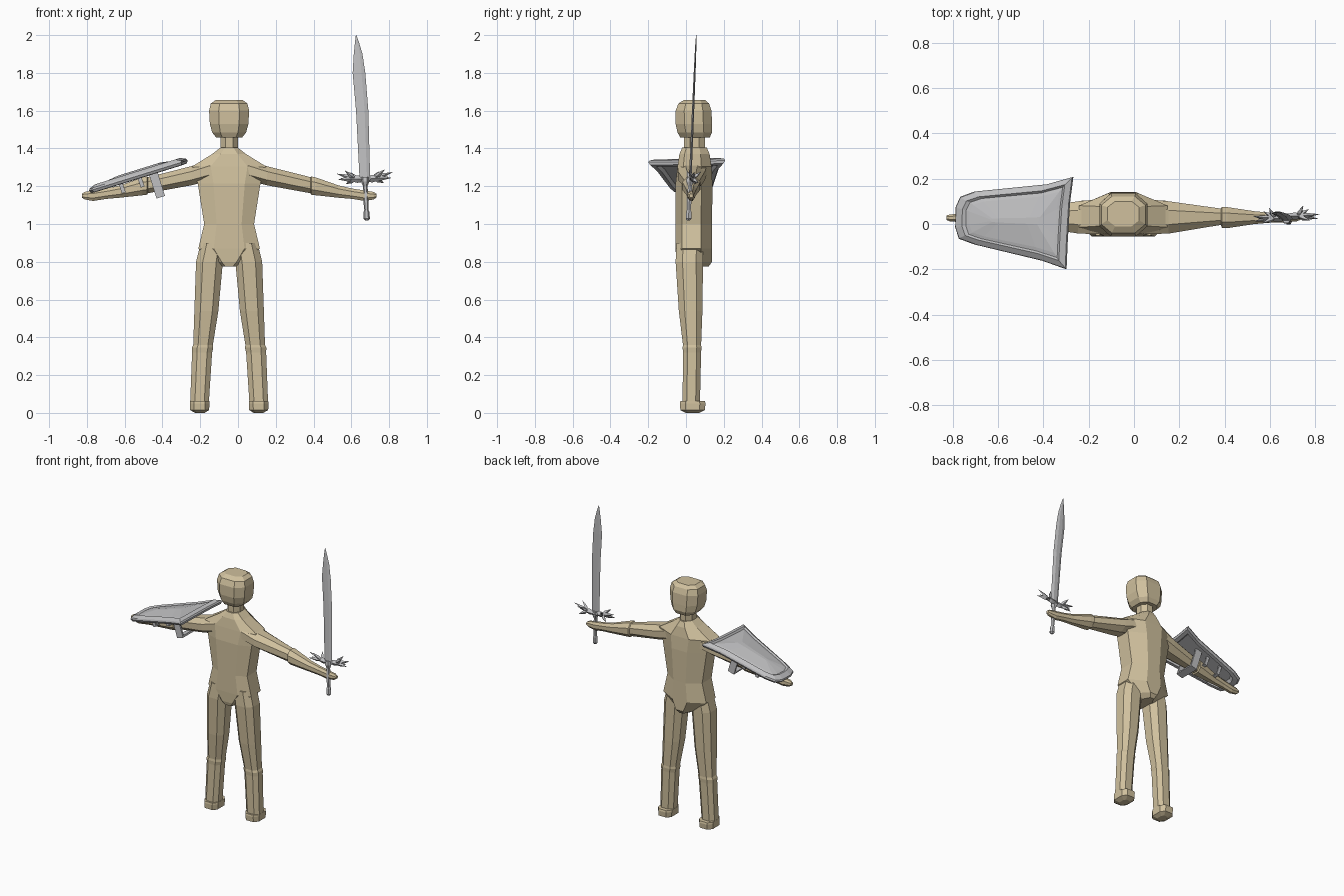
import bpy, bmesh, math
from mathutils import Vector

CX = -0.047   # figure's own centre line


def material(name, rgb):
    m = bpy.data.materials.new(name)
    m.diffuse_color = (*rgb, 1)
    return m


TAN = material("tan cloth", (0.63, 0.53, 0.34))
STEEL = material("steel grey", (0.53, 0.53, 0.54))


def loft(name, rings, mat):
    """Bridge equal-length point rings and cap both ends."""
    bm = bmesh.new()
    vs = [[bm.verts.new(p) for p in r] for r in rings]
    n = len(vs[0])
    for a, b in zip(vs, vs[1:]):
        for i in range(n):
            j = (i + 1) % n
            bm.faces.new((a[i], a[j], b[j], b[i]))
    bm.faces.new(vs[0])
    bm.faces.new(vs[-1])
    bmesh.ops.recalc_face_normals(bm, faces=bm.faces[:])
    me = bpy.data.meshes.new(name)
    bm.to_mesh(me)
    bm.free()
    me.materials.append(mat)
    ob = bpy.data.objects.new(name, me)
    bpy.context.collection.objects.link(ob)
    return ob


def octagon(u0, u1, v0, v1, c=0.28):
    """Rectangle with cut corners."""
    a, b = (u1 - u0) * c, (v1 - v0) * c
    return [(u0 + a, v0), (u1 - a, v0), (u1, v0 + b), (u1, v1 - b),
            (u1 - a, v1), (u0 + a, v1), (u0, v1 - b), (u0, v0 + b)]


def upright(rows, c=0.28, side=None):
    """Rings stacked in z from rows (z, x0, x1, y0, y1)."""
    s = side or 1
    return [[(CX + s * u, v, z) for u, v in octagon(x0, x1, y0, y1, c)]
            for z, x0, x1, y0, y1 in rows]


# Torso: flat chest, sides angled back to a narrow spine
torso = []
for z, w, yf, yb in [(0.775, 0.04, -0.045, 0.12), (0.80, 0.08, -0.052, 0.138),
                     (0.87, 0.163, -0.055, 0.138), (1.00, 0.132, -0.055, 0.138),
                     (1.215, 0.166, -0.055, 0.14), (1.305, 0.195, -0.045, 0.135),
                     (1.37, 0.09, -0.035, 0.125), (1.405, 0.045, -0.02, 0.11)]:
    d = yb - yf
    half = [(0.5 * w, yf), (w, yf + 0.17 * d), (w, yf + 0.7 * d), (0.35 * w, yb)]
    torso.append([(CX + x, y, z) for x, y in half] +
                 [(CX - x, y, z) for x, y in reversed(half)])
loft("torso", torso, TAN)

# Neck and head
loft("neck", upright([(1.38, -.046, .046, -.01, .10), (1.48, -.046, .046, -.01, .10)]), TAN)
loft("head", upright([
    (1.457, -.068, .068, -.03, .125), (1.485, -.09, .09, -.045, .138),
    (1.53, -.102, .102, -.055, .138), (1.60, -.106, .106, -.055, .135),
    (1.638, -.097, .097, -.04, .122), (1.657, -.07, .07, -.01, .10)], 0.24), TAN)

for s, side in ((1, "left"), (-1, "right")):
    # Leg with boot cuff at the knee and a flared sole
    loft(side + "_leg", upright([
        (0.90, .02, .15, -.050, .09), (0.80, .033, .175, -.055, .09),
        (0.54, .057, .184, -.038, .087), (0.36, .086, .190, -.016, .08),
        (0.345, .084, .197, -.018, .082), (0.32, .090, .196, -.016, .08),
        (0.06, .107, .206, -.018, .074)], 0.25, s), TAN)
    loft(side + "_foot", upright([
        (0.062, .105, .207, -.030, .10), (0.05, .104, .208, -.032, .103),
        (0.015, .106, .207, -.030, .10), (0.0, .13, .18, 0.0, .07)], 0.22, s), TAN)
    # Arm rows: x, z0, z1, y0, y1
    arm = [(0.10, 1.23, 1.34, -.045, .11), (0.20, 1.205, 1.306, -.042, .10),
           (0.43, 1.163, 1.248, -.004, .068), (0.435, 1.155, 1.252, -.018, .076),
           (0.46, 1.152, 1.246, -.018, .074), (0.58, 1.139, 1.204, 0.0, .056),
           (0.65, 1.133, 1.188, .006, .05), (0.72, 1.122, 1.177, .008, .046),
           (0.765, 1.130, 1.170, .012, .042), (0.78, 1.140, 1.160, .018, .038)]
    loft(side + "_arm", [[(CX + s * x, y, z) for y, z in octagon(y0, y1, z0, z1)]
                         for x, z0, z1, y0, y1 in arm], TAN)

# Shield: loops over a tilted plane, h is height above the back of the rim
SLOPE = math.atan(0.31)


def on_shield(x, y, h):
    return (x - h * math.sin(SLOPE), y, 1.163 + (x + 0.78) * 0.31 + h * math.cos(SLOPE))


outline = [(-.263, .208), (-.38, .175), (-.70, .143), (-.762, .12), (-.782, .075),
           (-.784, -.015), (-.768, -.065), (-.70, -.09), (-.40, -.162), (-.293, -.20),
           (-.288, -.08), (-.278, .09)]
OX, OY = -0.50, 0.015


def shield_loop(sx, sy, h):
    return [on_shield(OX + (x - OX) * sx, OY + (y - OY) * sy, h) for x, y in outline]


loft("shield", [shield_loop(*r) for r in [
    (.80, .72, .016), (.86, .80, -.002), (.97, .95, 0), (1, 1, .014), (.985, .97, .024),
    (.87, .82, .038), (.82, .76, .029), (.76, .66, .033), (.42, .08, .046)]], STEEL)


def shield_box(name, x0, x1, y0, y1, h0, h1):
    return loft(name, [[on_shield(x, y, h) for x, y in
                        ((x0, y0), (x1, y0), (x1, y1), (x0, y1))] for h in (h0, h1)], STEEL)


# Arm strap and hand grip behind the shield
for y in (-.045, .085):
    shield_box("strap_side", -.47, -.425, y, y + .012, -.12, .02)
    for x in (-.62, -.52):
        shield_box("grip_post", x - .01, x + .01, y + .004, y + .014, -.045, .02)
shield_box("strap_bottom", -.47, -.425, -.045, .097, -.13, -.118)
for x in (-.62, -.52):
    shield_box("grip_band", x - .01, x + .01, -.041, .099, -.05, -.042)


# Sword: everything follows a slightly leaning axis
def axis_y(z):
    return 0.013 + (z - 1.02) * 0.042


def blade_ring(z, x0, x1, t):
    y, m, q = axis_y(z), (x0 + x1) / 2, (x1 - x0) / 5
    return [(x0, y, z), (m - q, y - t, z), (m + q, y - t, z),
            (x1, y, z), (m + q, y + t, z), (m - q, y + t, z)]


loft("blade", [blade_ring(*r) for r in [
    (1.23, .644, .70, .007), (1.60, .625, .69, .006), (1.80, .607, .674, .005),
    (1.90, .613, .659, .004), (1.96, .619, .641, .003), (2.0, .624, .627, .001)]], STEEL)


def grip_ring(z, r):
    return [(.682 - (z - 1.02) * .045 + r * math.cos(a * math.pi / 3),
             axis_y(z) + r * math.sin(a * math.pi / 3), z) for a in range(6)]


loft("sword_grip", [grip_ring(*r) for r in [
    (1.018, .008), (1.028, .017), (1.065, .015), (1.075, .011), (1.12, .014),
    (1.20, .012), (1.225, .022), (1.25, .02)]], STEEL)


def leaf(name, a, b, w, t):
    """Pointed leaf from a to b, widest just before the middle."""
    a, b = Vector(a), Vector(b)
    d = (b - a).normalized()
    u = d.cross(Vector((0, 1, 0))).normalized()
    v = d.cross(u)
    rings = []
    for f, k in ((0, .4), (.4, 1), (1, .06)):
        c = a.lerp(b, f)
        rings.append([c + u * w * k, c + v * t * k, c - u * w * k, c - v * t * k])
    loft(name, rings, STEEL)


# Cross guard: two arms curving up, each ending in a spray of leaves
for s in (-1, 1):
    def g(dx, y, z):
        return (.671 + s * dx, .03 + y + s * .005, z - s * dx * -.03)
    leaf("guard_arm", g(-.02, 0, 1.235), g(.125, 0, 1.245), .02, .016)
    for dx, y, z in [(.146, .008, 1.27), (.105, -.02, 1.285), (.075, .045, 1.275),
                     (.14, -.012, 1.24), (.10, .03, 1.215)]:
        leaf("guard_leaf", g(.05, 0, 1.24), g(dx, y, z), .013, .011)
